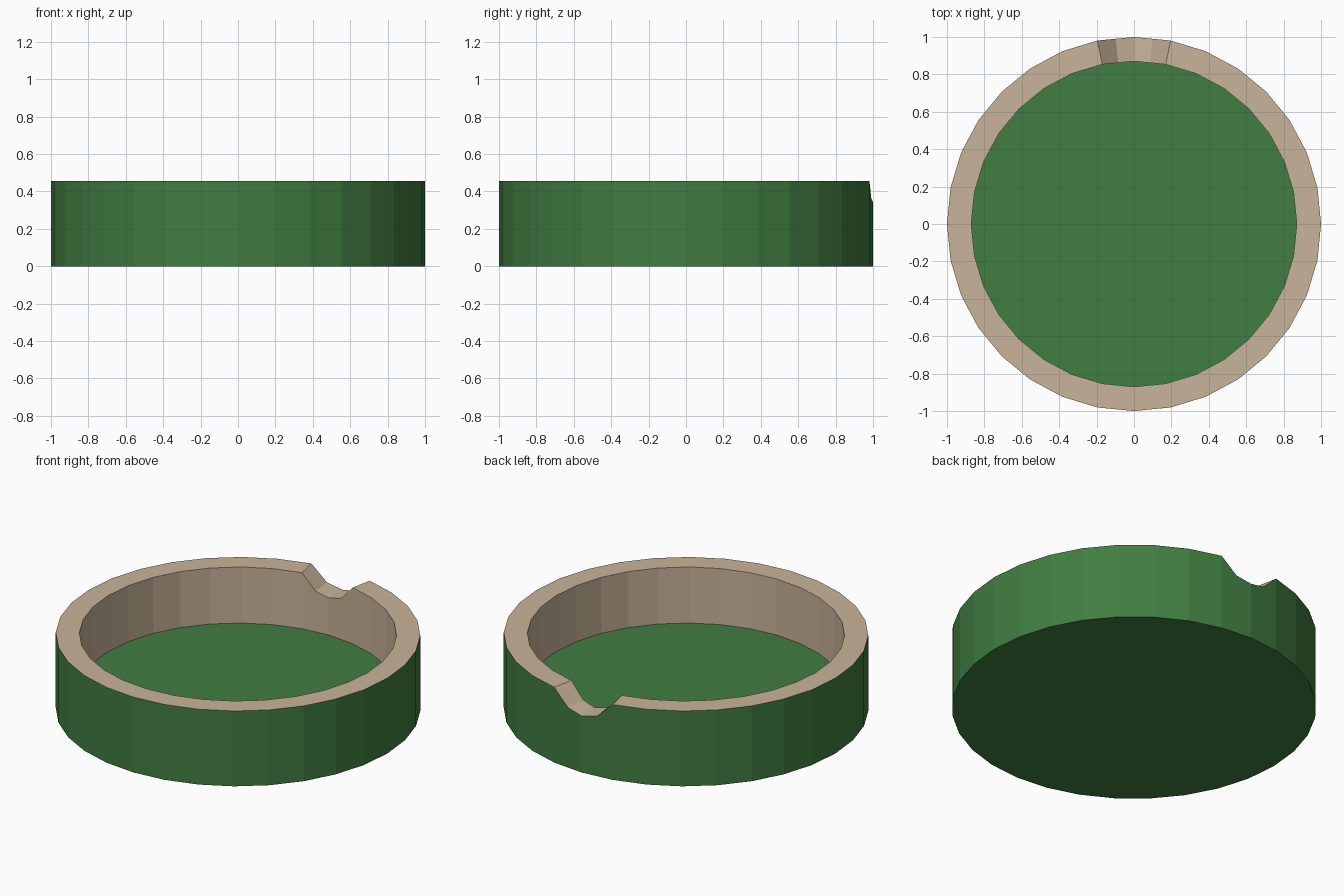
import bpy, bmesh, math

if "Cube" in bpy.data.objects:
    bpy.data.objects.remove(bpy.data.objects["Cube"])

SIDES, R_OUT, R_IN = 32, 1.0, 0.87
RIM_Z, FLOOR_Z = 0.456, 0.117


def material(name, rgb):
    m = bpy.data.materials.new(name)
    m.diffuse_color = (*rgb, 1.0)
    m.use_nodes = True
    m.node_tree.nodes["Principled BSDF"].inputs["Base Color"].default_value = m.diffuse_color
    return m


green = material("green_glaze", (0.053, 0.205, 0.053))
tan = material("tan_clay", (0.584, 0.456, 0.319))


# Plan outline: unit 32-gon, with chord midpoints added beside the back notch,
# and the rim height at each point
def corner(i):
    a = math.pi / 2 + 2 * math.pi * i / SIDES
    return (math.cos(a), math.sin(a))


def midpoint(i):
    (ax, ay), (bx, by) = corner(i), corner(i + 1)
    return ((ax + bx) / 2, (ay + by) / 2)


outline = [(*corner(0), 0.342), (*midpoint(0), 0.364)]
outline += [(*corner(i), RIM_Z) for i in range(1, SIDES)]
outline += [(*midpoint(-1), 0.364)]

# Dish body: rings run base, outer rim, inner rim, floor
bm = bmesh.new()
rings = [
    [bm.verts.new((x * r, y * r, z if rim else flat)) for x, y, z in outline]
    for r, rim, flat in ((R_OUT, False, 0.0), (R_OUT, True, 0.0),
                         (R_IN, True, 0.0), (R_IN, False, FLOOR_Z))
]
n = len(outline)
for k, mat in enumerate((0, 1, 1)):  # outside wall green, rim and inside tan
    for i in range(n):
        j = (i + 1) % n
        f = bm.faces.new((rings[k][i], rings[k][j], rings[k + 1][j], rings[k + 1][i]))
        f.material_index = mat

# Green floor and underside
bm.faces.new(rings[3])
bm.faces.new(rings[0][::-1])
bmesh.ops.recalc_face_normals(bm, faces=bm.faces[:])

mesh = bpy.data.meshes.new("round_dish")
bm.to_mesh(mesh)
bm.free()
mesh.materials.append(green)
mesh.materials.append(tan)
dish = bpy.data.objects.new("round_dish", mesh)
bpy.context.collection.objects.link(dish)
